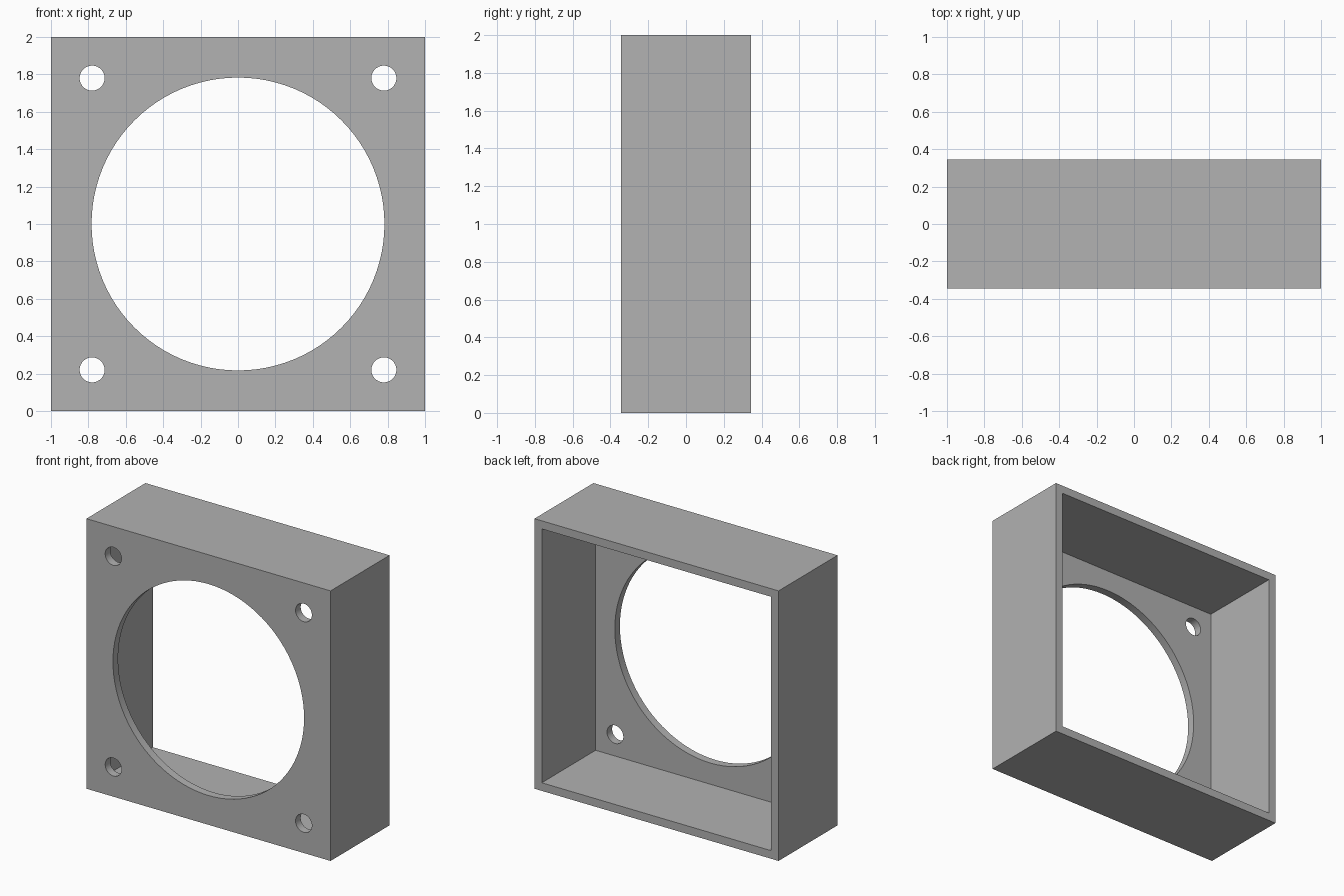
import bpy
import math

# Remove the default object
cube = bpy.data.objects.get("Cube")
if cube:
    bpy.data.objects.remove(cube, do_unlink=True)

SIZE = 2.0       # outer width and height
DEPTH = 0.69     # front to back
WALL = 0.06      # thickness of walls and front plate
VENT_R = 0.783   # large opening
BOLT_R = 0.067   # corner holes
BOLT_AT = 0.78   # corner hole offset from the centre
MID = SIZE / 2

grey = bpy.data.materials.new("plain grey")
grey.use_nodes = True
colour = (0.445, 0.445, 0.445, 1)
grey.diffuse_color = colour
grey.node_tree.nodes["Principled BSDF"].inputs["Base Color"].default_value = colour


def box(name, size, centre):
    bpy.ops.mesh.primitive_cube_add(size=1, location=centre)
    ob = bpy.context.object
    ob.name = name
    ob.scale = size
    bpy.ops.object.transform_apply(location=True, rotation=True, scale=True)
    ob.data.materials.append(grey)
    return ob


def drill(name, radius, x, z, sides):
    # Cylinder along y through the front plate
    bpy.ops.mesh.primitive_cylinder_add(
        vertices=sides, radius=radius, depth=WALL * 4,
        location=(x, -DEPTH / 2, z), rotation=(math.pi / 2, 0, 0))
    ob = bpy.context.object
    ob.name = name
    ob.data.materials.append(grey)
    return ob


def cut(target, cutter):
    mod = target.modifiers.new(cutter.name, "BOOLEAN")
    mod.operation = "DIFFERENCE"
    mod.solver = "EXACT"
    mod.object = cutter
    bpy.ops.object.select_all(action="DESELECT")
    target.select_set(True)
    bpy.context.view_layer.objects.active = target
    bpy.ops.object.modifier_apply(modifier=mod.name)
    bpy.data.objects.remove(cutter, do_unlink=True)


# Square housing, hollowed out from the back
housing = box("housing", (SIZE, DEPTH, SIZE), (0, 0, MID))
inner = SIZE - 2 * WALL
cut(housing, box("cavity_cutter", (inner, DEPTH, inner), (0, WALL, MID)))

# Large round opening in the front plate
cut(housing, drill("vent_cutter", VENT_R, 0, MID, 96))

# Four corner bolt holes
for sx in (-1, 1):
    for sz in (-1, 1):
        cut(housing, drill("bolt_cutter", BOLT_R, sx * BOLT_AT, MID + sz * BOLT_AT, 32))

# Smooth hole walls, crisp edges
housing.select_set(True)
bpy.context.view_layer.objects.active = housing
bpy.ops.object.shade_smooth_by_angle(angle=math.radians(30))
